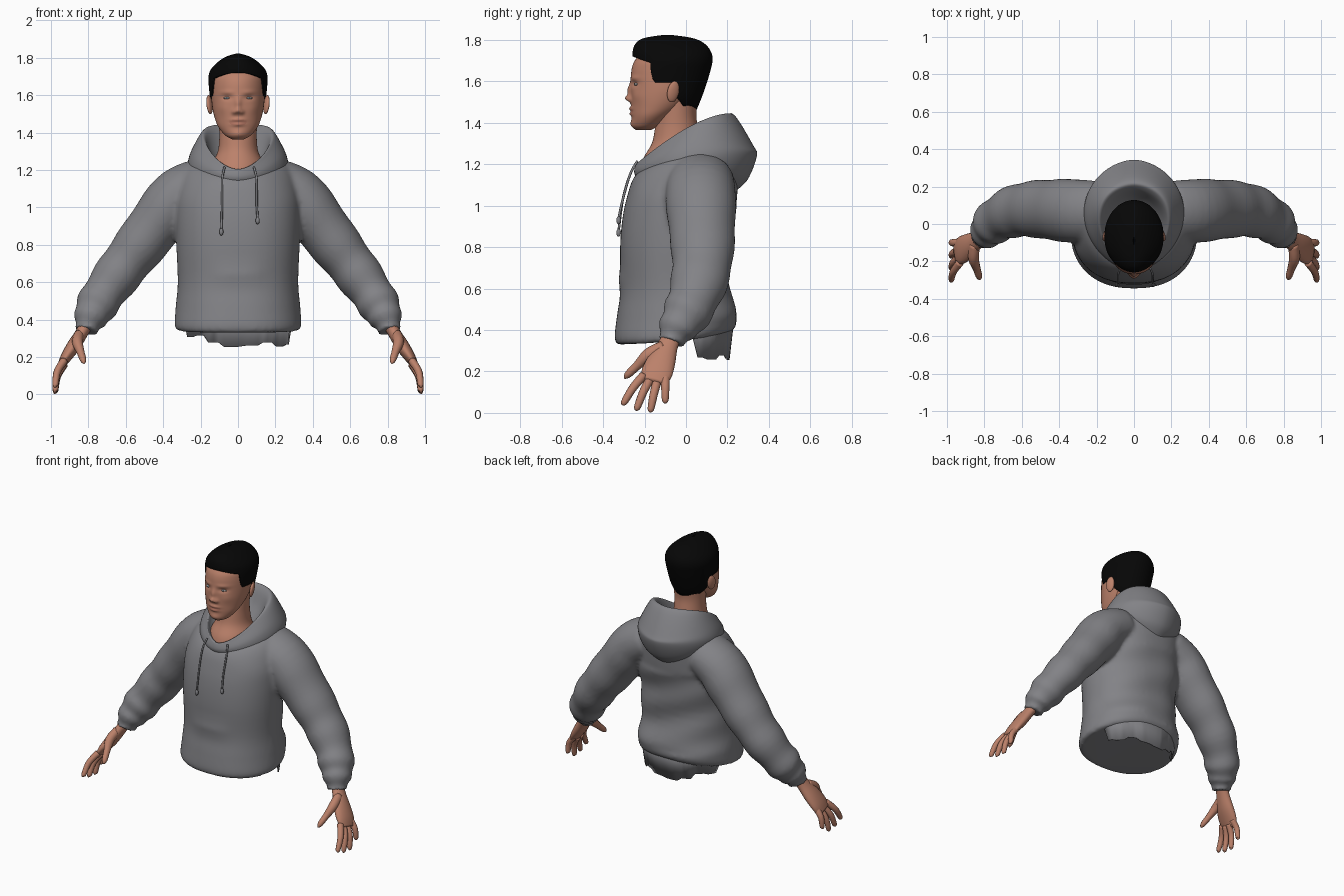
import bpy, bmesh, math, random
from mathutils import Vector

random.seed(4)
if "Cube" in bpy.data.objects:
    bpy.data.objects.remove(bpy.data.objects["Cube"], do_unlink=True)


def material(name, r, g, b):
    m = bpy.data.materials.new(name)
    m.use_nodes = True
    m.diffuse_color = (r, g, b, 1)
    node = m.node_tree.nodes["Principled BSDF"]
    node.inputs["Base Color"].default_value = (r, g, b, 1)
    node.inputs["Roughness"].default_value = 0.8
    return m


GREY = material("grey fleece", 0.225, 0.225, 0.24)
SKIN = material("skin", 0.5, 0.22, 0.145)
LIPS = material("lips", 0.44, 0.175, 0.12)
HAIR = material("black hair", 0.002, 0.002, 0.002)
WHITE = material("eye white", 0.42, 0.4, 0.39)
IRIS = material("iris", 0.12, 0.16, 0.19)


def spline(keys, n):
    """Smooth resampling of a list of number tuples."""
    out, last = [], len(keys) - 1
    for i in range(n):
        u = i / (n - 1) * last
        k = min(int(u), last - 1)
        t = u - k
        quad = zip(keys[max(k - 1, 0)], keys[k], keys[k + 1], keys[min(k + 2, last)])
        out.append(tuple(b + 0.5 * t * (c - a + t * (2*a - 5*b + 4*c - d + t * (3*(b - c) + d - a)))
                         for a, b, c, d in quad))
    return out


def interp(table, x):
    """Linear lookup in a table sorted by its first column."""
    for lo, hi in zip(table, table[1:]):
        if x <= hi[0]:
            t = max(0, (x - lo[0]) / max(hi[0] - lo[0], 1e-6))
            return [a + (b - a) * t for a, b in zip(lo, hi)]
    return table[-1]


def loft(bm, rings, caps=True, wrap=True):
    loops = [[bm.verts.new(p) for p in ring] for ring in rings]
    n = len(loops[0])
    for a, b in zip(loops, loops[1:]):
        for i in range(n if wrap else n - 1):
            j = (i + 1) % n
            bm.faces.new((a[i], a[j], b[j], b[i]))
    if caps:
        bm.faces.new(loops[0])
        bm.faces.new(loops[-1])


def finish(bm, name, *mats):
    bmesh.ops.recalc_face_normals(bm, faces=bm.faces)
    me = bpy.data.meshes.new(name)
    for f in bm.faces:
        f.smooth = True
    bm.to_mesh(me)
    bm.free()
    for m in mats:
        me.materials.append(m)
    ob = bpy.data.objects.new(name, me)
    bpy.context.collection.objects.link(ob)
    return ob


def body_ring(key, seg, power=1.0):
    """Ring through a front, a side and a back point."""
    xs, yf, zf, ys, zs, yb, zb = key
    ring = []
    for i in range(seg):
        a = math.tau * i / seg
        s, c = math.sin(a), -math.cos(a)
        ring.append((math.copysign(max(xs, 0) * abs(s) ** power, s),
                     ys + (yb - yf) / 2 * c + ((yb + yf) / 2 - ys) * c * c,
                     zs + (zb - zf) / 2 * c + ((zb + zf) / 2 - zs) * c * c))
    return ring


def level(z, xs, yf, yb):
    return (xs, yf, z, (yf + yb) / 2, z, yb, z)


def tube(bm, keys, n, seg, side=1, wobble=0):
    """Tapered tube; keys are x, y, z, thickness, width."""
    pts = spline(keys, n)
    rings = []
    for k, p in enumerate(pts):
        t = Vector(pts[min(k + 1, n - 1)][:3]) - Vector(pts[max(k - 1, 0)][:3])
        u = t.cross(Vector((0, 1, 0))).normalized()
        w = t.cross(u).normalized()
        grow = wobble * math.sin(k * 1.1) * k / n
        ring = []
        for i in range(seg):
            a = math.tau * i / seg
            v = Vector(p[:3]) + u * math.cos(a) * (p[3] + grow) + w * math.sin(a) * (p[4] + grow)
            ring.append((v.x * side, v.y, v.z))
        rings.append(ring)
    loft(bm, rings)


def ball(name, loc, size, mat, tilt=(0, 0, 0)):
    bm = bmesh.new()
    bmesh.ops.create_uvsphere(bm, u_segments=20, v_segments=12, radius=1)
    ob = finish(bm, name, mat)
    ob.location, ob.scale, ob.rotation_euler = loc, size, tilt


# Sweatshirt: torso and both sleeves fused into one skin
torso = [(0.325, -0.33, 0.33, -0.06, 0.345, 0.2, 0.38), (0.338, -0.345, 0.36, -0.06, 0.37, 0.235, 0.41),
         level(0.47, 0.333, -0.333, 0.245), level(0.6, 0.322, -0.315, 0.21), level(0.8, 0.33, -0.318, 0.212),
         level(0.95, 0.335, -0.305, 0.235), level(1.06, 0.33, -0.28, 0.248),
         (0.3, -0.255, 1.13, 0.03, 1.19, 0.25, 1.18), (0.24, -0.22, 1.17, 0.03, 1.25, 0.22, 1.24),
         (0.15, -0.18, 1.17, 0, 1.27, 0.14, 1.27)]
sleeve = [(0.2, 0.07, 1.13, 0.135, 0.16), (0.32, 0.07, 1.06, 0.15, 0.17), (0.415, 0.075, 0.94, 0.148, 0.165),
          (0.53, 0.08, 0.79, 0.136, 0.152), (0.63, 0.07, 0.66, 0.126, 0.14), (0.72, 0.03, 0.535, 0.114, 0.123),
          (0.77, -0.015, 0.45, 0.105, 0.108), (0.795, -0.05, 0.395, 0.08, 0.084),
          (0.81, -0.07, 0.34, 0.062, 0.064)]
bm = bmesh.new()
loft(bm, [body_ring(k, 64, 0.85) for k in spline(torso, 40)])
for v in bm.verts:
    x, y, z = v.co
    if y < -0.1:  # front pocket ledge
        v.co.y -= 0.01 * math.exp(-(x / 0.13) ** 4 - ((z - 0.64) / 0.05) ** 2)
    elif 0.45 < z < 1:  # soft folds across the back
        v.co.y += 0.008 * math.sin(z * 26 + x * 9)
for side in (1, -1):
    tube(bm, sleeve, 36, 32, side, 0.009)
shirt = finish(bm, "sweatshirt", GREY)
remesh = shirt.modifiers.new("fuse", "REMESH")
remesh.mode, remesh.voxel_size, remesh.use_smooth_shade = "VOXEL", 0.014, True
relax = shirt.modifiers.new("relax", "SMOOTH")
relax.factor, relax.iterations = 0.5, 4

# Ragged back hem
bm = bmesh.new()
edge = body_ring((0.325, -0.33, 0, -0.05, 0, 0.235, 0), 64, 0.85)[20:45]
drop = 0.3
low = []
for i, (x, y, z) in enumerate(edge):
    if i % 3 == 0:
        drop = random.uniform(0.25, 0.32)
    low.append((x * 0.93, y - 0.025, 0.36 if i in (0, 24) else drop))
loft(bm, [[(x, y, 0.47) for x, y, z in edge], low], caps=False, wrap=False)
flap = finish(bm, "ragged_back_hem", GREY)
flap.modifiers.new("cloth", "SOLIDIFY").thickness = 0.008

# Hood: inner lining, rim and drooping back
hood = [(0.12, -0.19, 1.18, -0.04, 1.24, 0.08, 1.26), (0.15, -0.215, 1.195, -0.02, 1.3, 0.14, 1.33),
        (0.178, -0.235, 1.205, 0.01, 1.375, 0.19, 1.425), (0.205, -0.245, 1.19, 0.03, 1.372, 0.235, 1.435),
        (0.25, -0.25, 1.165, 0.05, 1.3, 0.325, 1.29), (0.268, -0.245, 1.145, 0.06, 1.235, 0.342, 1.24),
        (0.25, -0.235, 1.13, 0.06, 1.18, 0.3, 1.13), (0.19, -0.22, 1.12, 0.06, 1.14, 0.24, 1.07)]
bm = bmesh.new()
loft(bm, [body_ring(k, 64, 1.12) for k in spline(hood, 40)], caps=False)
finish(bm, "hood", GREY)

# Drawstrings with knotted ends
for name, x, end in (("right", -0.085, 0.88), ("left", 0.1, 0.94)):
    bm = bmesh.new()
    cord = [(x * 0.85, -0.235, 1.215), (x, -0.27, 1.15), (x, -0.305, 1.03), (x * 1.05, -0.325, end)]
    tube(bm, [p + (0.006, 0.006) for p in cord], 16, 8)
    finish(bm, name + "_drawstring", GREY)
    ball(name + "_drawstring_knot", (x * 1.05, -0.325, end - 0.01), (0.011, 0.011, 0.02), GREY)

# Neck and upper chest
neck = [(0.15, -0.225, 1.16, -0.06, 1.18, 0.08, 1.2), (0.135, -0.205, 1.23, -0.06, 1.24, 0.08, 1.25),
        level(1.3, 0.108, -0.165, 0.07), level(1.37, 0.1, -0.15, 0.058), level(1.44, 0.102, -0.14, 0.05),
        level(1.53, 0.11, -0.13, 0.06)]
bm = bmesh.new()
loft(bm, [body_ring(k, 48) for k in spline(neck, 24)])
finish(bm, "neck", SKIN)

# Head with modelled face
head = [level(1.364, 0.03, -0.24, -0.17), level(1.385, 0.068, -0.258, -0.13), level(1.43, 0.105, -0.262, -0.07),
        level(1.48, 0.125, -0.265, 0.0), level(1.54, 0.138, -0.267, 0.055), level(1.6, 0.143, -0.267, 0.085),
        level(1.66, 0.144, -0.262, 0.1), level(1.7, 0.14, -0.247, 0.1), level(1.735, 0.115, -0.215, 0.085),
        level(1.765, 0.075, -0.17, 0.05), level(1.78, 0.02, -0.11, -0.02)]
# x, z, spread x, spread z, height
features = [(0, 1.555, 0.015, 0.032, 0.015), (0, 1.517, 0.02, 0.016, 0.024), (0.022, 1.509, 0.01, 0.011, 0.012),
            (0.058, 1.588, 0.027, 0.014, -0.011), (0.06, 1.616, 0.035, 0.011, 0.005),
            (0, 1.468, 0.034, 0.009, 0.01), (0, 1.443, 0.03, 0.009, 0.01),
            (0, 1.393, 0.035, 0.02, 0.008), (0.085, 1.53, 0.03, 0.03, 0.005)]
bm = bmesh.new()
loft(bm, [body_ring(k, 96) for k in spline(head, 90)])
for v in bm.verts:
    if v.co.y < -0.12:
        x, z = abs(v.co.x), v.co.z
        v.co.y -= sum(h * math.exp(-((x - fx) / sx) ** 2 - ((z - fz) / sz) ** 2)
                      for fx, fz, sx, sz, h in features)
for f in bm.faces:
    c = f.calc_center_median()
    if c.y < -0.2 and (c.x / 0.045) ** 2 + ((c.z - 1.456) / 0.017) ** 2 < 1:
        f.material_index = 1
finish(bm, "head", SKIN, LIPS)

# Eyes and ears
for name, s in (("left", 1), ("right", -1)):
    ball(name + "_eye", (0.058 * s, -0.239, 1.585), (0.02, 0.011, 0.007), WHITE, (0, 0, 0.25 * s))
    ball(name + "_iris", (0.058 * s, -0.2465, 1.585), (0.007, 0.004, 0.0065), IRIS)
    ball(name + "_ear", (0.152 * s, -0.062, 1.55), (0.014, 0.03, 0.052), SKIN, (-0.15, 0.15 * s, 0.35 * s))

# Hair cap whose lower edge follows the hairline (front to back)
hairline = [(-1, 1.72), (-0.8, 1.705), (-0.55, 1.69), (-0.47, 1.62), (-0.4, 1.595), (0.12, 1.595),
            (0.25, 1.52), (0.5, 1.475), (1, 1.465)]
volume = [(1.46, 0.1, -0.2, 0.05), (1.52, 0.137, -0.24, 0.075), (1.6, 0.151, -0.262, 0.103),
          (1.66, 0.157, -0.264, 0.12), (1.7, 0.158, -0.257, 0.128), (1.74, 0.144, -0.258, 0.122),
          (1.78, 0.105, -0.245, 0.092), (1.808, 0.06, -0.205, 0.035), (1.824, 0.004, -0.11, -0.07)]
table = spline(volume, 80)
bm = bmesh.new()
layers = []
for k in range(30):
    rise = math.sin(k / 29 * math.pi / 2)
    ring = []
    for i in range(96):
        a = math.tau * i / 96
        base = interp(hairline, -math.cos(a))[1]
        z = base + (1.824 - base) * rise
        _, xs, yf, yb = interp(table, z)
        ring.append((xs * math.sin(a), (yf + yb) / 2 - math.cos(a) * (yb - yf) / 2, z))
    layers.append(ring)
loft(bm, layers, caps=False)
cap = finish(bm, "hair", HAIR)
thick = cap.modifiers.new("depth", "SOLIDIFY")
thick.thickness, thick.offset = 0.015, -1

# Hands: palm, four fingers and thumb
palm = [(0.8, -0.06, 0.39, 0.034, 0.044), (0.838, -0.088, 0.325, 0.034, 0.05), (0.882, -0.117, 0.255, 0.036, 0.068),
        (0.922, -0.14, 0.195, 0.029, 0.075), (0.948, -0.155, 0.15, 0.018, 0.062)]
# knuckle y, z and fingertip y, z
fingers = [(-0.205, 0.18, -0.305, 0.04), (-0.172, 0.165, -0.24, 0.014),
           (-0.137, 0.16, -0.172, 0.006), (-0.1, 0.175, -0.1, 0.05)]
thumb = [(0.85, -0.11, 0.32, 0.028, 0.03), (0.858, -0.18, 0.28, 0.029, 0.032),
         (0.842, -0.235, 0.228, 0.021, 0.022), (0.828, -0.28, 0.185, 0.017, 0.018),
         (0.823, -0.297, 0.166, 0.004, 0.004)]
for name, s in (("left", 1), ("right", -1)):
    bm = bmesh.new()
    tube(bm, palm, 16, 20, s)
    tube(bm, thumb, 16, 12, s)
    for ky, kz, ty, tz in fingers:
        my, mz = (ky + ty) / 2, (kz + tz) / 2 + 0.012
        ey, ez = ty + (my - ty) * 0.15, tz + (mz - tz) * 0.15
        tube(bm, [(0.93, ky, kz, 0.021, 0.022), (0.966, my, mz, 0.019, 0.02),
                  (0.976, ey, ez, 0.015, 0.016), (0.973, ty, tz, 0.004, 0.005)], 16, 12, s)
    finish(bm, name + "_hand", SKIN)
